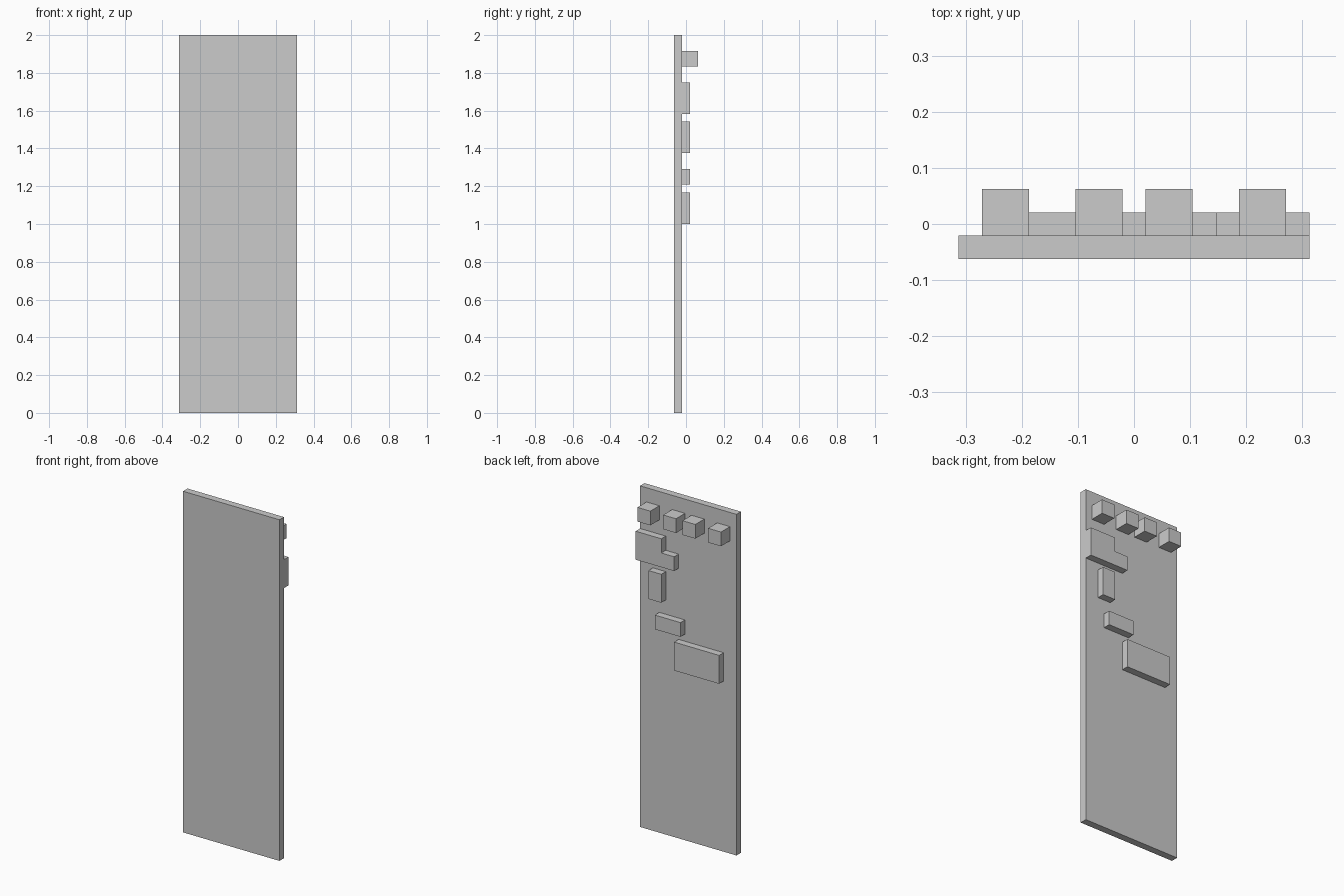
import bpy
import bmesh

cube = bpy.data.objects.get("Cube")
if cube:
    bpy.data.objects.remove(cube, do_unlink=True)

U = 2 / 48           # the model sits on a regular grid of this size
FACE = -0.5          # back face of the board, in grid units

grey = bpy.data.materials.new("plain grey")
grey.use_nodes = True
grey.diffuse_color = (0.6, 0.6, 0.6, 1)
grey.node_tree.nodes["Principled BSDF"].inputs["Base Color"].default_value = (0.6, 0.6, 0.6, 1)


def slab(name, outline, y0, depth):
    """Extrude an (x, z) outline from y0 towards the back."""
    bm = bmesh.new()
    face = bm.faces.new([bm.verts.new((x * U, y0 * U, z * U)) for x, z in outline])
    out = bmesh.ops.extrude_face_region(bm, geom=[face])
    moved = [v for v in out["geom"] if isinstance(v, bmesh.types.BMVert)]
    bmesh.ops.translate(bm, verts=moved, vec=(0, depth * U, 0))
    bmesh.ops.recalc_face_normals(bm, faces=bm.faces)
    mesh = bpy.data.meshes.new(name)
    bm.to_mesh(mesh)
    bm.free()
    mesh.materials.append(grey)
    obj = bpy.data.objects.new(name, mesh)
    bpy.context.collection.objects.link(obj)
    return obj


def rect(x0, x1, z0, z1):
    return [(x0, z0), (x1, z0), (x1, z1), (x0, z1)]


# Main board
slab("board", rect(-7.5, 7.5, 0, 48), FACE - 1, 1)

# Row of cubic blocks near the top, in mirrored pairs
for side, label in ((1, "left"), (-1, "right")):
    for centre, place in ((1.5, "inner"), (5.5, "outer")):
        x = side * centre
        slab(f"{place}_block_{label}", rect(x - 1, x + 1, 44, 46), FACE, 2)

# Stepped plate flush with the board's left edge
slab("stepped_plate", [(1.5, 38), (7.5, 38), (7.5, 42), (3.5, 42), (3.5, 40), (1.5, 40)], FACE, 1)

# Raised rectangular plates below it
slab("upright_plate", rect(3.5, 5.5, 33, 37), FACE, 1)
slab("narrow_plate", rect(0.5, 4.5, 29, 31), FACE, 1)
slab("wide_plate", rect(-5.5, 1.5, 24, 28), FACE, 1)
